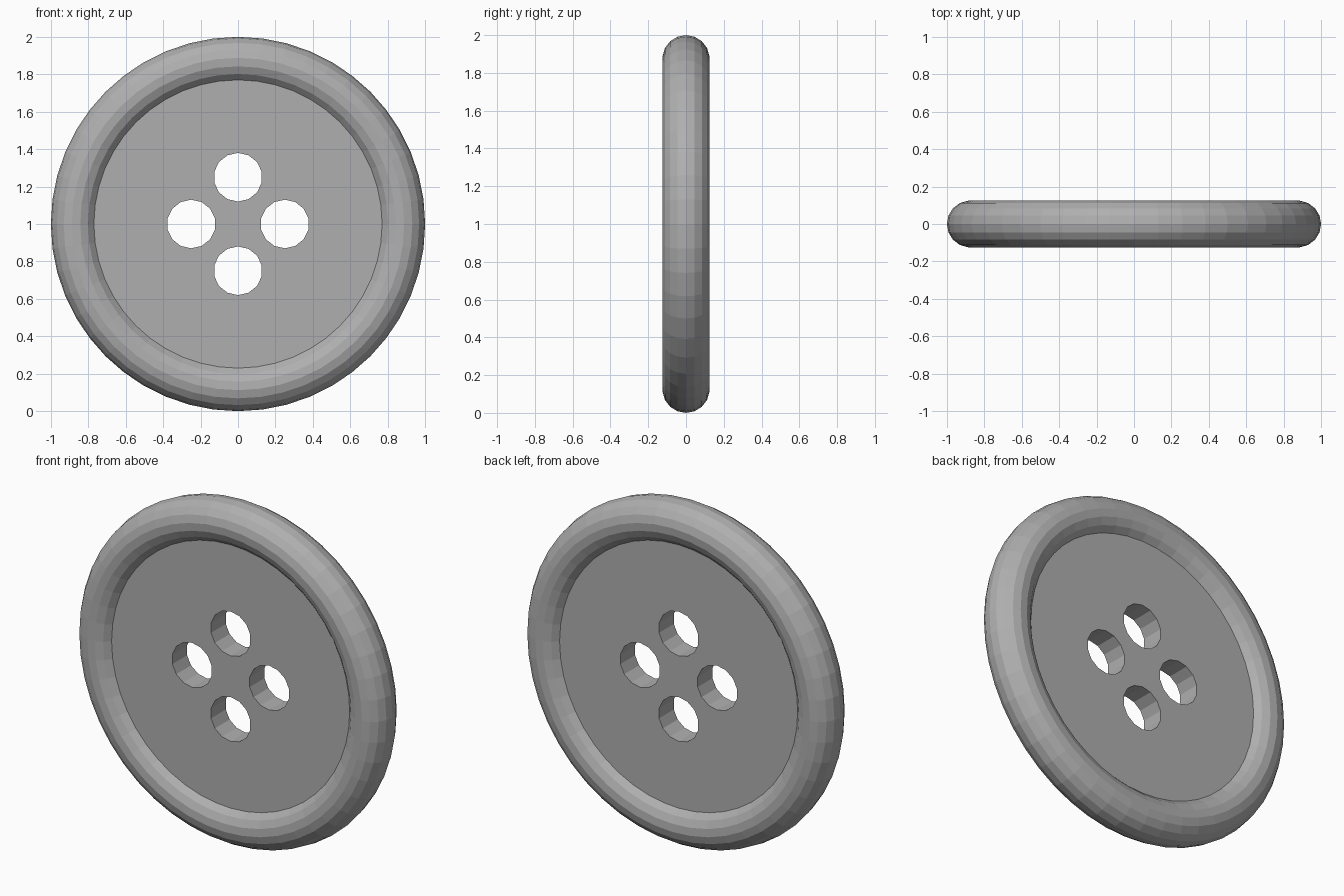
import bpy, bmesh
from math import sin, cos, pi, asin, tau
from mathutils import Matrix

if "Cube" in bpy.data.objects:
    bpy.data.objects.remove(bpy.data.objects["Cube"])

SEGS = 48            # sides around the rim
RING, TUBE = 0.875, 0.125
HALF = 0.068         # half thickness of the recessed plate
ARC = 14             # facets across the rim
HOLE_R, HOLE_OFF = 0.13, 0.25


def mesh_object(name, bm):
    bmesh.ops.recalc_face_normals(bm, faces=bm.faces)
    me = bpy.data.meshes.new(name)
    bm.to_mesh(me)
    bm.free()
    ob = bpy.data.objects.new(name, me)
    bpy.context.collection.objects.link(ob)
    return ob


# Button body: round rim arc revolved about y, closed by flat recessed plates
start = pi - asin(HALF / TUBE)
bm = bmesh.new()
rings = []
for i in range(ARC + 1):
    a = start - 2 * start * i / ARC
    r, y = RING + TUBE * cos(a), TUBE * sin(a)
    rings.append([bm.verts.new((r * cos(tau * k / SEGS), y, 1 + r * sin(tau * k / SEGS)))
                  for k in range(SEGS)])
for p, q in zip(rings, rings[1:]):
    for k in range(SEGS):
        n = (k + 1) % SEGS
        bm.faces.new((p[k], p[n], q[n], q[k]))
bm.faces.new(rings[0])
bm.faces.new(rings[-1])
button = mesh_object("button", bm)

# Dark grey plastic
grey = bpy.data.materials.new("dark_grey")
grey.diffuse_color = (0.43, 0.43, 0.43, 1)
grey.use_nodes = True
grey.node_tree.nodes["Principled BSDF"].inputs["Base Color"].default_value = grey.diffuse_color
button.data.materials.append(grey)

# Four thread holes
bm = bmesh.new()
for k in range(4):
    a = k * pi / 2
    m = Matrix.Translation((HOLE_OFF * cos(a), 0, 1 + HOLE_OFF * sin(a))) @ Matrix.Rotation(pi / 2, 4, 'X')
    bmesh.ops.create_cone(bm, cap_ends=True, segments=14, radius1=HOLE_R,
                          radius2=HOLE_R, depth=0.5, matrix=m)
cutter = mesh_object("hole_cutter", bm)
cutter.data.materials.append(grey)
cutter.hide_render = True

mod = button.modifiers.new("thread_holes", 'BOOLEAN')
mod.operation = 'DIFFERENCE'
mod.solver = 'EXACT'
mod.object = cutter
bpy.context.view_layer.objects.active = button
button.select_set(True)
bpy.ops.object.modifier_apply(modifier=mod.name)
bpy.data.objects.remove(cutter)
